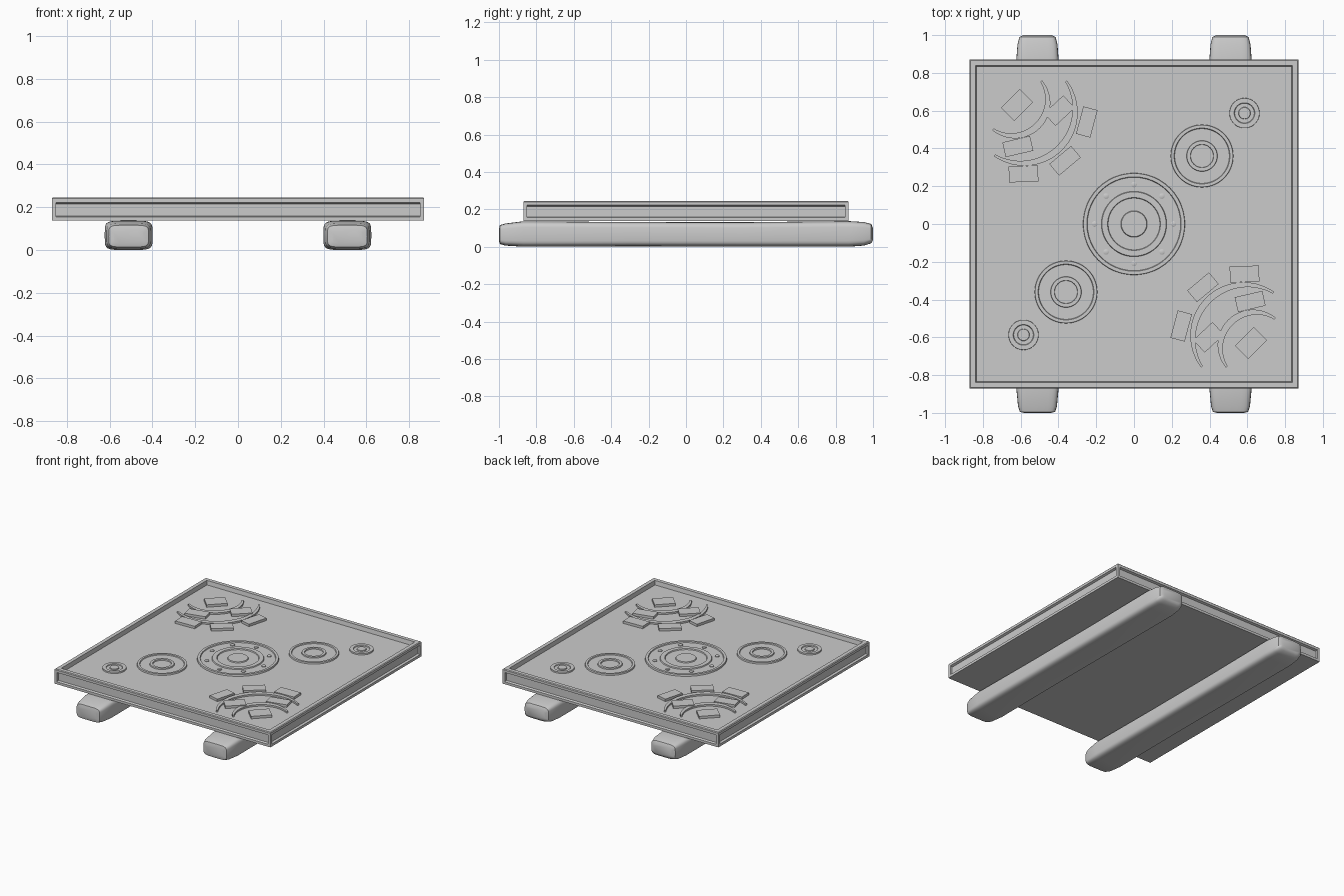
import bpy, bmesh
from math import sin, cos, pi, radians, copysign
from mathutils import Matrix, Vector

if "Cube" in bpy.data.objects:
    bpy.data.objects.remove(bpy.data.objects["Cube"])

FLOOR = 0.215


def finish(name, bm, smooth=None):
    bmesh.ops.remove_doubles(bm, verts=bm.verts, dist=1e-5)
    bmesh.ops.recalc_face_normals(bm, faces=bm.faces)
    me = bpy.data.meshes.new(name)
    bm.to_mesh(me)
    bm.free()
    ob = bpy.data.objects.new(name, me)
    bpy.context.collection.objects.link(ob)
    if smooth:
        bpy.ops.object.select_all(action='DESELECT')
        ob.select_set(True)
        bpy.context.view_layer.objects.active = ob
        bpy.ops.object.shade_smooth_by_angle(angle=radians(smooth))
    return ob


def loft(bm, rings, cap=True):
    loops = [[bm.verts.new(p) for p in r] for r in rings]
    for a, b in zip(loops, loops[1:]):
        n = len(a)
        for i in range(n):
            bm.faces.new((a[i], a[(i + 1) % n], b[(i + 1) % n], b[i]))
    if cap:
        bm.faces.new(loops[0])
        bm.faces.new(loops[-1])


def disc(bm, x, y, profile, n=48):
    loft(bm, [[(x + r * cos(2 * pi * i / n), y + r * sin(2 * pi * i / n), FLOOR + z)
               for i in range(n)] for r, z in profile])


def box(bm, centre, size, turn=0):
    bmesh.ops.create_cube(bm, size=1, matrix=Matrix.Translation(centre)
                          @ Matrix.Rotation(turn, 4, 'Z') @ Matrix.Diagonal((*size, 1)))


# Square tray: side channel, raised rim and sunken floor
bm = bmesh.new()
profile = [(0.87, 0.137), (0.87, 0.155), (0.855, 0.16), (0.855, 0.216), (0.87, 0.222),
           (0.87, 0.24), (0.865, 0.245), (0.838, 0.245), (0.833, FLOOR)]
loft(bm, [[(-h, -h, z), (h, -h, z), (h, h, z), (-h, h, z)] for h, z in profile])
finish("tray", bm)

# Posts closing the channel at each corner
bm = bmesh.new()
for sx in (-1, 1):
    for sy in (-1, 1):
        box(bm, (sx * 0.86, sy * 0.86, 0.188), (0.02, 0.02, 0.08))
finish("corner_posts", bm)

# Rounded, worn support beams: y, half width, bottom, top
stations = [(-1.0, 0.07, 0.03, 0.095), (-0.995, 0.093, 0.014, 0.116), (-0.965, 0.103, 0.006, 0.124),
            (-0.87, 0.112, 0.0, 0.136), (-0.3, 0.11, 0.002, 0.132), (0.3, 0.111, 0.001, 0.131),
            (0.87, 0.112, 0.0, 0.137), (0.95, 0.106, 0.006, 0.132), (0.99, 0.096, 0.018, 0.122),
            (1.0, 0.075, 0.035, 0.1)]
for side, name in ((-1, "left_beam"), (1, "right_beam")):
    bm = bmesh.new()
    rings = []
    for y, w, lo, hi in stations:
        ring = []
        for i in range(32):
            c, s = cos(2 * pi * i / 32), sin(2 * pi * i / 32)
            ring.append((side * 0.511 + w * copysign(abs(c) ** 0.38, c), y,
                         (lo + hi) / 2 + (hi - lo) / 2 * copysign(abs(s) ** 0.38, s)))
        rings.append(ring)
    loft(bm, rings)
    finish(name, bm, 50)

# Central dial with raised rings and eight studs
bm = bmesh.new()
disc(bm, 0, 0, [(0.27, 0), (0.268, 0.012), (0.25, 0.012), (0.247, 0.005), (0.173, 0.005),
                (0.17, 0.012), (0.14, 0.012), (0.137, 0.005), (0.07, 0.005),
                (0.067, 0.012), (0.001, 0.012)])
finish("central_dial", bm, 30)
bm = bmesh.new()
for k in range(8):
    a = k * pi / 4
    disc(bm, 0.209 * cos(a), 0.209 * sin(a), [(0.015, 0), (0.015, 0.01), (0.011, 0.012)], 12)
finish("dial_studs", bm, 30)

# Medium and small rings along one diagonal
for s, tag in ((1, "back"), (-1, "front")):
    bm = bmesh.new()
    disc(bm, s * 0.36, s * 0.36, [(0.166, 0), (0.164, 0.01), (0.148, 0.01), (0.145, 0.004),
                                (0.082, 0.004), (0.08, 0.012), (0.062, 0.012), (0.06, 0.004)])
    finish(tag + "_medium_ring", bm, 30)
    bm = bmesh.new()
    disc(bm, s * 0.585, s * 0.587, [(0.08, 0), (0.079, 0.01), (0.055, 0.01), (0.052, 0.004),
                                  (0.032, 0.004), (0.03, 0.01)], 32)
    finish(tag + "_small_ring", bm, 30)

# Corner clusters: two tapered arcs with small tiles on and around them
arcs = [(-0.58, 0.59, 0.282, 235, 397), (-0.63, 0.64, 0.187, 230, 400)]
tiles = [(-0.62, 0.63, 0.14, 0.10, 45), (-0.395, 0.60, 0.14, 0.09, 43),
         (-0.615, 0.41, 0.15, 0.08, 13), (-0.25, 0.54, 0.15, 0.078, 75),
         (-0.365, 0.335, 0.15, 0.08, 40), (-0.585, 0.265, 0.155, 0.085, 2)]
for s, tag in ((1, "back_left"), (-1, "front_right")):
    bm = bmesh.new()
    for cx, cy, r, a0, a1 in arcs:
        rings = []
        for i in range(33):
            t = i / 32
            a = radians(a0 + (a1 - a0) * t)
            w = 0.012 + 0.024 * sin(pi * t)
            rings.append([(s * (cx + q * cos(a)), s * (cy + q * sin(a)), FLOOR + z)
                          for q, z in ((r, -0.002), (r, 0.012), (r - w, 0.012), (r - w, -0.002))])
        loft(bm, rings)
    finish(tag + "_arcs", bm, 30)
    bm = bmesh.new()
    for x, y, w, d, deg in tiles:
        box(bm, (s * x, s * y, FLOOR + 0.008), (w, d, 0.02), radians(deg))
    finish(tag + "_tiles", bm)
